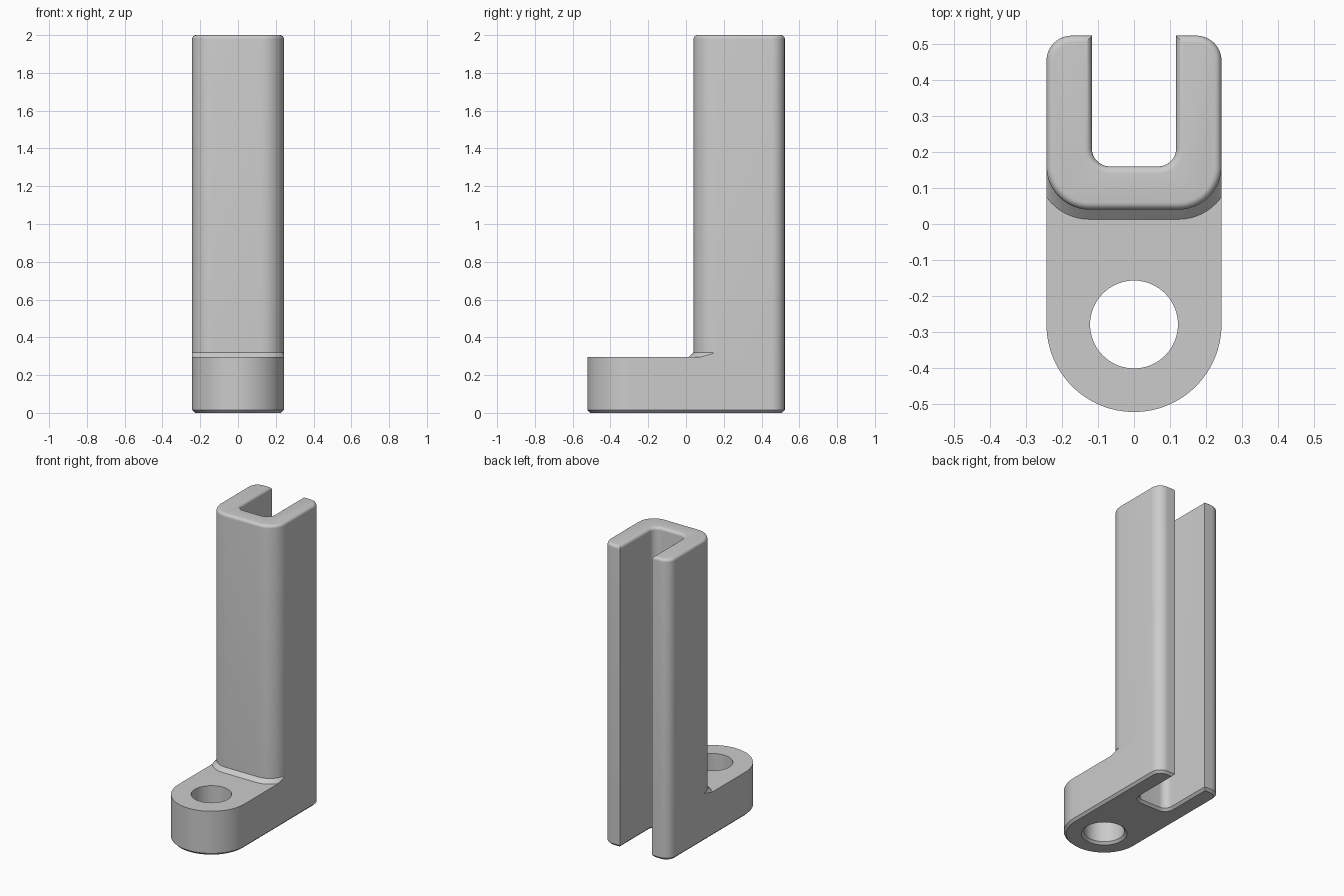
import bpy, bmesh
from math import sin, cos, radians, sqrt

cube = bpy.data.objects.get("Cube")
if cube:
    bpy.data.objects.remove(cube, do_unlink=True)

HALF, BACK, FRONT = 0.243, 0.523, 0.04      # outer post limits
SLOT, SLOT_Y = 0.117, 0.16                  # slot half width and floor
R_FRONT, R_BACK, R_SLOT = 0.12, 0.07, 0.05  # corner radii
EYE_Y, HOLE = -0.279, 0.122                 # mounting eye
BASE_TOP, CHAMFER, ROUND = 0.295, 0.015, 0.02
FILLET = 0.027

grey = bpy.data.materials.new("plain grey")
grey.use_nodes = True
grey.diffuse_color = (0.6, 0.6, 0.6, 1)
grey.node_tree.nodes["Principled BSDF"].inputs["Base Color"].default_value = (0.6, 0.6, 0.6, 1)


def arc(cx, cy, r, start, end, n=12):
    angles = [radians(start + (end - start) * i / n) for i in range(n + 1)]
    return [(cx + r * cos(a), cy + r * sin(a)) for a in angles]


def channel(inset, nose_r, nose_y):
    """Slotted outline, moved inward by inset."""
    n = 32 if nose_r == HALF else 12
    right = arc(HALF - nose_r, nose_y, nose_r - inset, -90, 0, n)
    right += arc(HALF - R_BACK, BACK - R_BACK, R_BACK - inset, 0, 90)
    right += [(SLOT + inset, BACK - inset)]
    right += arc(SLOT - R_SLOT, SLOT_Y + R_SLOT, R_SLOT + inset, 0, -90)
    left = [(-x, y) for x, y in reversed(right)]
    if nose_r == HALF:
        left.pop()                          # shared nose tip
    return right + left


def loft(bm, outlines):
    """Join closed outlines, each given as (points, z)."""
    rings = [[bm.verts.new((x, y, z)) for x, y in pts] for pts, z in outlines]
    for low, high in zip(rings, rings[1:]):
        for i in range(len(low)):
            j = (i + 1) % len(low)
            bm.faces.new((low[i], low[j], high[j], high[i]))
    return rings


def ring_edges(bm, ring):
    return [bm.edges.get((v, ring[(i + 1) % len(ring)])) for i, v in enumerate(ring)]


def finish(bm, name):
    bmesh.ops.recalc_face_normals(bm, faces=bm.faces[:])
    mesh = bpy.data.meshes.new(name)
    bm.to_mesh(mesh)
    bm.free()
    mesh.materials.append(grey)
    obj = bpy.data.objects.new(name, mesh)
    bpy.context.collection.objects.link(obj)
    bpy.ops.object.select_all(action="DESELECT")
    obj.select_set(True)
    bpy.context.view_layer.objects.active = obj
    bpy.ops.object.shade_smooth_by_angle(angle=radians(30))
    return obj


# Base foot with slot, mounting hole and chamfered underside
bm = bmesh.new()
outer = loft(bm, [(channel(CHAMFER, HALF, EYE_Y), 0),
                  (channel(0, HALF, EYE_Y), CHAMFER),
                  (channel(0, HALF, EYE_Y), BASE_TOP)])
hole = loft(bm, [(arc(0, EYE_Y, HOLE + CHAMFER, 0, 360, 64)[:-1], 0),
                 (arc(0, EYE_Y, HOLE, 0, 360, 64)[:-1], CHAMFER),
                 (arc(0, EYE_Y, HOLE, 0, 360, 64)[:-1], BASE_TOP)])
for level in (0, -1):
    edges = ring_edges(bm, outer[level]) + ring_edges(bm, hole[level])
    bmesh.ops.triangle_fill(bm, use_beauty=True, use_dissolve=False, edges=edges,
                            normal=(0, 0, 1))
finish(bm, "base_foot")

# Upright channel with a rounded top rim
bm = bmesh.new()
levels = [(channel(0, R_FRONT, FRONT + R_FRONT), BASE_TOP)]
for step in range(7):
    a = radians(15 * step)
    levels.append((channel(ROUND * (1 - cos(a)), R_FRONT, FRONT + R_FRONT),
                   2 - ROUND + ROUND * sin(a)))
post = loft(bm, levels)
bm.faces.new(post[-1])
finish(bm, "upright_channel")

# Sloped fillet where the channel meets the foot, trimmed flush at the sides
bm = bmesh.new()
cx, cy, r_low = HALF - R_FRONT, FRONT + R_FRONT, R_FRONT + FILLET
trim = sqrt(r_low ** 2 - R_FRONT ** 2)
limit = -90 + 90 * 0.605                    # sweep where the low edge reaches the side
low = arc(cx, cy, r_low, -90, limit)
low[-1] = (HALF, cy - trim)
high = arc(cx, cy, R_FRONT, -90, 0)
low = [(-x, y) for x, y in reversed(low)] + low
high = [(-x, y) for x, y in reversed(high)] + high
lows = [bm.verts.new((x, y, BASE_TOP)) for x, y in low]
highs = [bm.verts.new((x, y, BASE_TOP + 0.025)) for x, y in high]
for i in range(len(lows) - 1):
    bm.faces.new((lows[i], lows[i + 1], highs[i + 1], highs[i]))
for end in (0, -1):
    corner = bm.verts.new((high[end][0], cy, BASE_TOP))
    bm.faces.new((lows[end], corner, highs[end]))
finish(bm, "foot_fillet")
